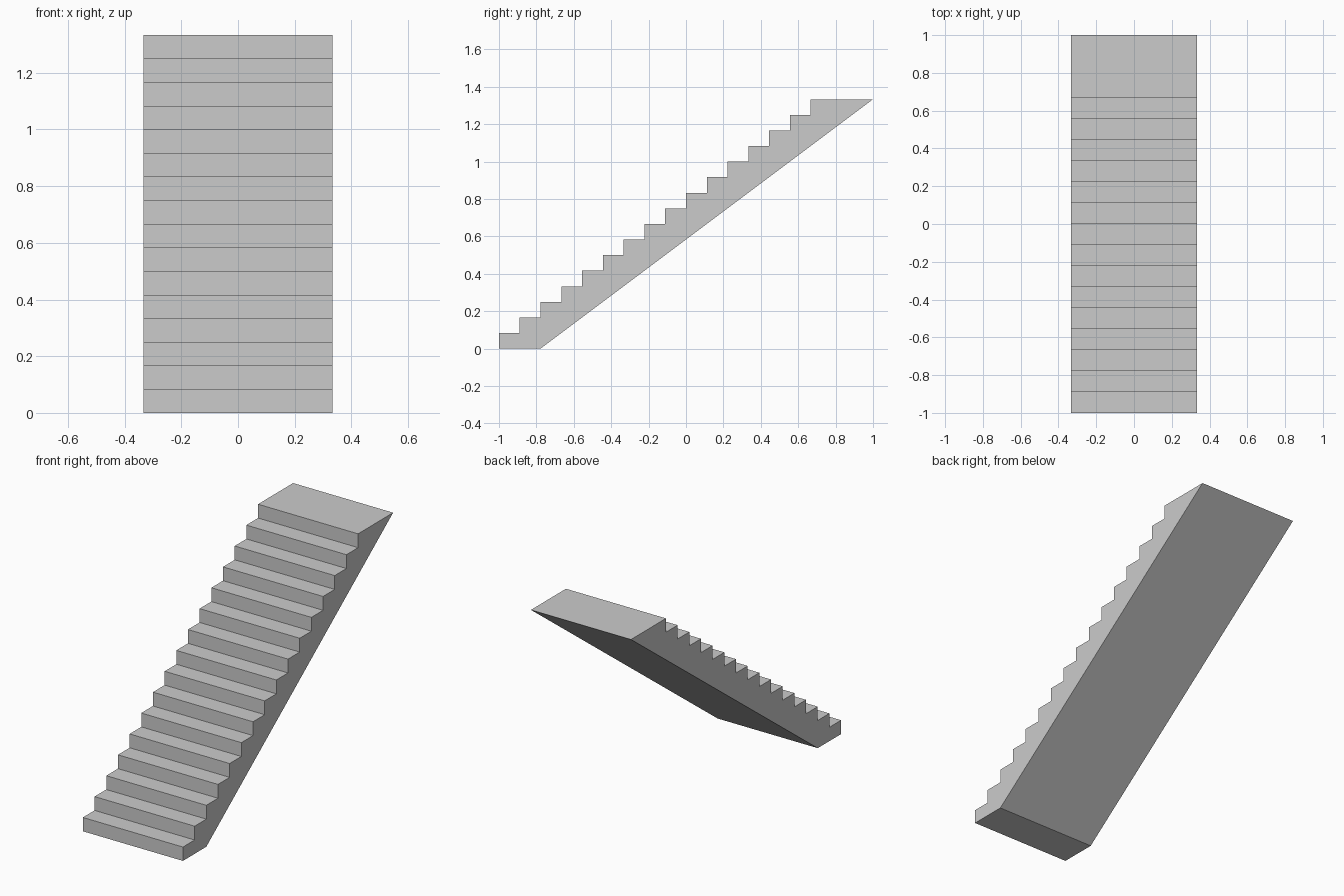
import bpy
import bmesh

if "Cube" in bpy.data.objects:
    bpy.data.objects.remove(bpy.data.objects["Cube"])

STEPS = 16
RUN, RISE = 1 / 9, 1 / 12
HALF_WIDTH = 1 / 3

# Side profile (y, z): stepped top, long landing, sloped underside
profile = [(-1.0, 0.0)]
for i in range(STEPS):
    y = -1 + i * RUN
    if i:
        profile.append((y, i * RISE))
    profile.append((y, (i + 1) * RISE))
profile += [(1.0, STEPS * RISE), (-1 + 2 * RUN, 0.0)]

# Extrude the profile across the stair width
bm = bmesh.new()
side = bm.faces.new([bm.verts.new((-HALF_WIDTH, y, z)) for y, z in profile])
result = bmesh.ops.extrude_face_region(bm, geom=[side], use_keep_orig=True)
moved = [v for v in result["geom"] if isinstance(v, bmesh.types.BMVert)]
bmesh.ops.translate(bm, verts=moved, vec=(2 * HALF_WIDTH, 0, 0))
bmesh.ops.recalc_face_normals(bm, faces=bm.faces[:])

mesh = bpy.data.meshes.new("staircase")
bm.to_mesh(mesh)
bm.free()
bpy.context.collection.objects.link(bpy.data.objects.new("staircase", mesh))
